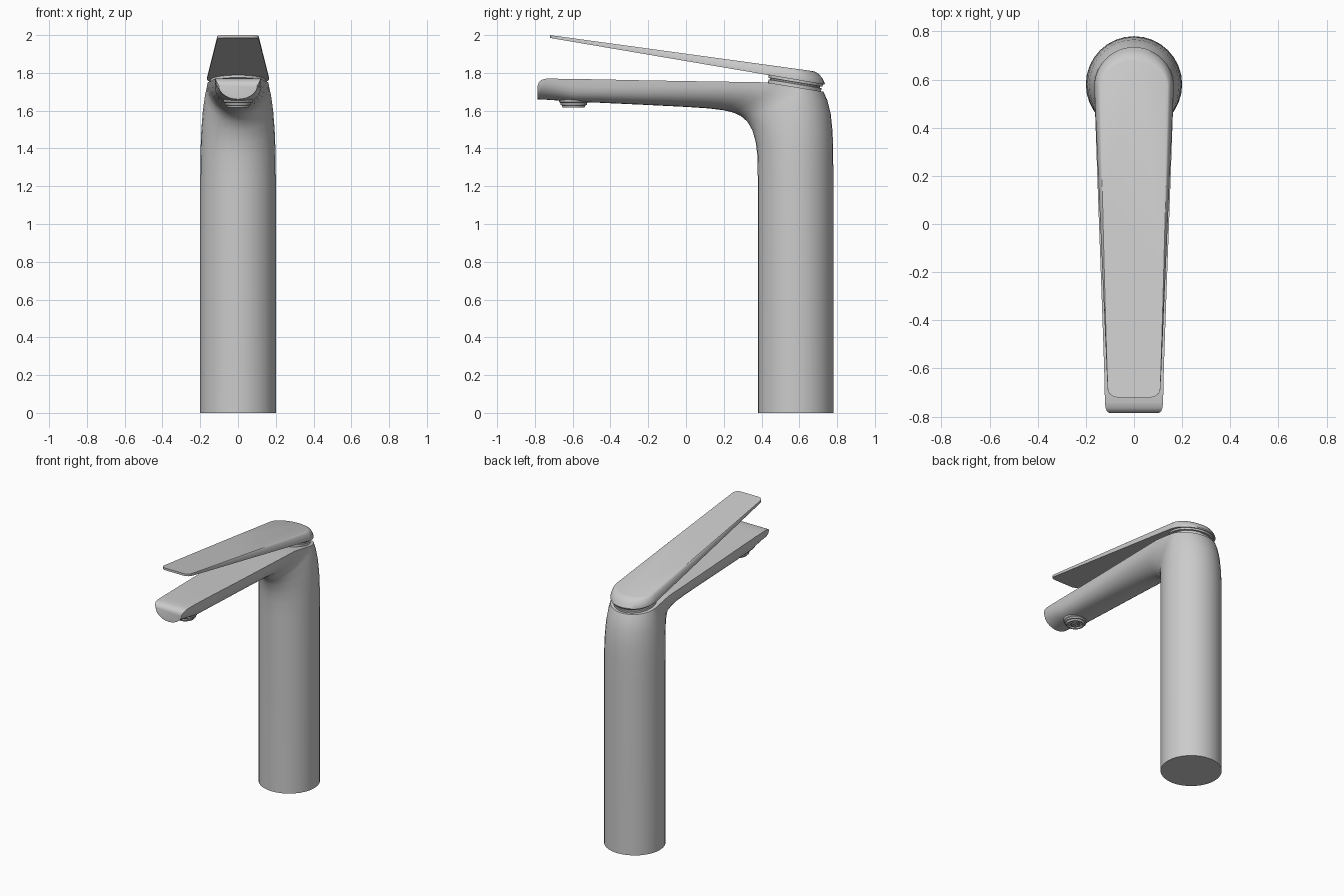
import bpy, bmesh
from math import sin, cos, pi, radians
from mathutils import Vector, Matrix

if "Cube" in bpy.data.objects:
    bpy.data.objects.remove(bpy.data.objects["Cube"])

N = 16  # segments per half section


def finish(bm, name, angle=35):
    bmesh.ops.remove_doubles(bm, verts=bm.verts, dist=1e-4)
    bmesh.ops.recalc_face_normals(bm, faces=bm.faces)
    me = bpy.data.meshes.new(name)
    bm.to_mesh(me)
    bm.free()
    ob = bpy.data.objects.new(name, me)
    bpy.context.collection.objects.link(ob)
    bpy.ops.object.select_all(action='DESELECT')
    bpy.context.view_layer.objects.active = ob
    ob.select_set(True)
    bpy.ops.object.shade_smooth_by_angle(angle=radians(angle))
    return ob


def bridge(bm, a, b, closed=False):
    n = len(a)
    for i in range(n if closed else n - 1):
        j = (i + 1) % n
        bm.faces.new((a[i], a[j], b[j], b[i]))


def half_section(bm, chord, belly, w, n=2.0):
    # half super-ellipse hanging from a straight chord
    c, d = Vector((0, *chord)), Vector((0, *belly)) - Vector((0, *chord))
    out = []
    for i in range(N + 1):
        t = pi * i / N
        cx, sx = cos(t), max(sin(t), 0)
        if i in (0, N):
            sx = 0
        x = w * abs(cx) ** (2 / n) * (1 if cx > 0 else -1)
        out.append(bm.verts.new(c + Vector((x, 0, 0)) + d * sx ** (2 / n)))
    return out


def lathe(name, profile, centre, tilt=0.0, seg=32):
    bm = bmesh.new()
    rings = [[bm.verts.new((r * cos(2 * pi * i / seg), r * sin(2 * pi * i / seg), z))
              for i in range(seg)] for r, z in profile]
    for a, b in zip(rings, rings[1:]):
        bridge(bm, a, b, True)
    bm.faces.new(rings[0])
    bm.faces.new(rings[-1])
    bm.transform(Matrix.Translation(centre) @ Matrix.Rotation(tilt, 4, 'X'))
    return finish(bm, name)


# Body: column back half and front half that bends into the spout
Y = 0.58
column = [  # chord z, belly y, belly z, half width, back y, back z
    (0, .38, 0, .2, .78, 0),
    (1.25, .38, 1.25, .2, .78, 1.25),
    (1.40, .378, 1.36, .198, .779, 1.395),
    (1.50, .370, 1.43, .194, .776, 1.49),
    (1.60, .352, 1.495, .186, .766, 1.585),
    (1.68, .325, 1.542, .175, .748, 1.655),
    (1.725, .29, 1.572, .165, .728, 1.70)]
spout = [  # chord y, z, belly y, z, half width, squareness
    (.50, 1.738, .25, 1.590, .163, 2.0),
    (.42, 1.750, .20, 1.602, .160, 2.05),
    (.30, 1.752, .12, 1.612, .156, 2.15),
    (.10, 1.755, .00, 1.620, .149, 2.3),
    (-.20, 1.760, -.20, 1.630, .138, 2.6),
    (-.48, 1.766, -.48, 1.643, .128, 3.0),
    (-.60, 1.768, -.60, 1.645, .124, 3.0),
    (-.68, 1.769, -.68, 1.654, .122, 2.4),
    (-.74, 1.769, -.74, 1.658, .121, 2.1),
    (-.765, 1.763, -.765, 1.659, .118, 2.0),
    (-.779, 1.751, -.779, 1.660, .112, 2.0),
    (-.785, 1.733, -.785, 1.660, .102, 2.0)]
bm = bmesh.new()
front = [half_section(bm, (Y, c[0]), c[1:3], c[3]) for c in column]
back = [half_section(bm, (Y, c[0]), c[4:6], c[3]) for c in column]
front += [half_section(bm, s[:2], s[2:4], s[4], s[5]) for s in spout]
for group in (front, back):
    for a, b in zip(group, group[1:]):
        bridge(bm, a, b)
bm.faces.new(front[0])
bm.faces.new(back[0])
bm.faces.new(back[-1])
bm.faces.new(front[-1])
k = len(column) - 1
for a, b in zip(front[k:], front[k + 1:]):   # flat spout top
    bm.faces.new((a[0], a[-1], b[-1], b[0]))
finish(bm, "body_and_spout")

# Neck between body and handle, with a thin seam ring
slope = -0.165
lathe("handle_neck", [(.142, -.03), (.142, .02), (.134, .022), (.134, .028),
                      (.146, .03), (.146, .06)], (0, .574, 1.722), slope)

# Handle: tapered slab, rounded at the back, sloped up to a thin tip
outline = []
for i in range(7):
    t = -pi / 2 + pi / 2 * i / 6
    outline.append((.07 + .04 * cos(t), -.68 + .04 * sin(t)))
for i in range(1, 8):
    f = i / 8
    outline.append((.11 + .055 * f, -.68 + 1.25 * f))
for i in range(13):
    t = pi / 2 * i / 12
    outline.append((.165 * cos(t), .57 + .165 * sin(t)))
outline += [(-x, y) for x, y in reversed(outline[:-1])]


def handle_ring(bm, height, inset):
    ring = []
    for x, y in outline:
        f = min(max((y + .72) / 1.3, 0), 1)
        nx = x * (1 - .15 * inset * f)
        ny = y if y < .57 else .57 + (y - .57) * (1 - .36 * inset)
        lo = 1.985 - .17 * (ny + .72)
        hi = 2.0 - .137 * (ny + .72)
        ring.append(bm.verts.new((nx, ny, lo + (hi - lo) * height)))
    return ring


bm = bmesh.new()
rings = [handle_ring(bm, h, s) for h, s in
         ((0, .03), (.12, 0), (.5, .22), (.8, .5), (.95, .8), (1, 1))]
for a, b in zip(rings, rings[1:]):
    bridge(bm, a, b, True)
bm.faces.new(rings[0])
bm.faces.new(rings[-1])
finish(bm, "handle")

# Outlet under the spout tip: collar, nozzle and recessed screen
lathe("outlet_nozzle", [(.08, .05), (.076, .025), (.07, .02), (.07, .01), (.062, .008),
                        (.058, -.003), (.048, -.003), (.046, .006)], (0, -.595, 1.62))
for r in (.016, .032):
    lathe("outlet_screen_ring", [(r, .01), (r, .001), (r - .006, .001), (r - .006, .01)],
          (0, -.595, 1.62), seg=24)
